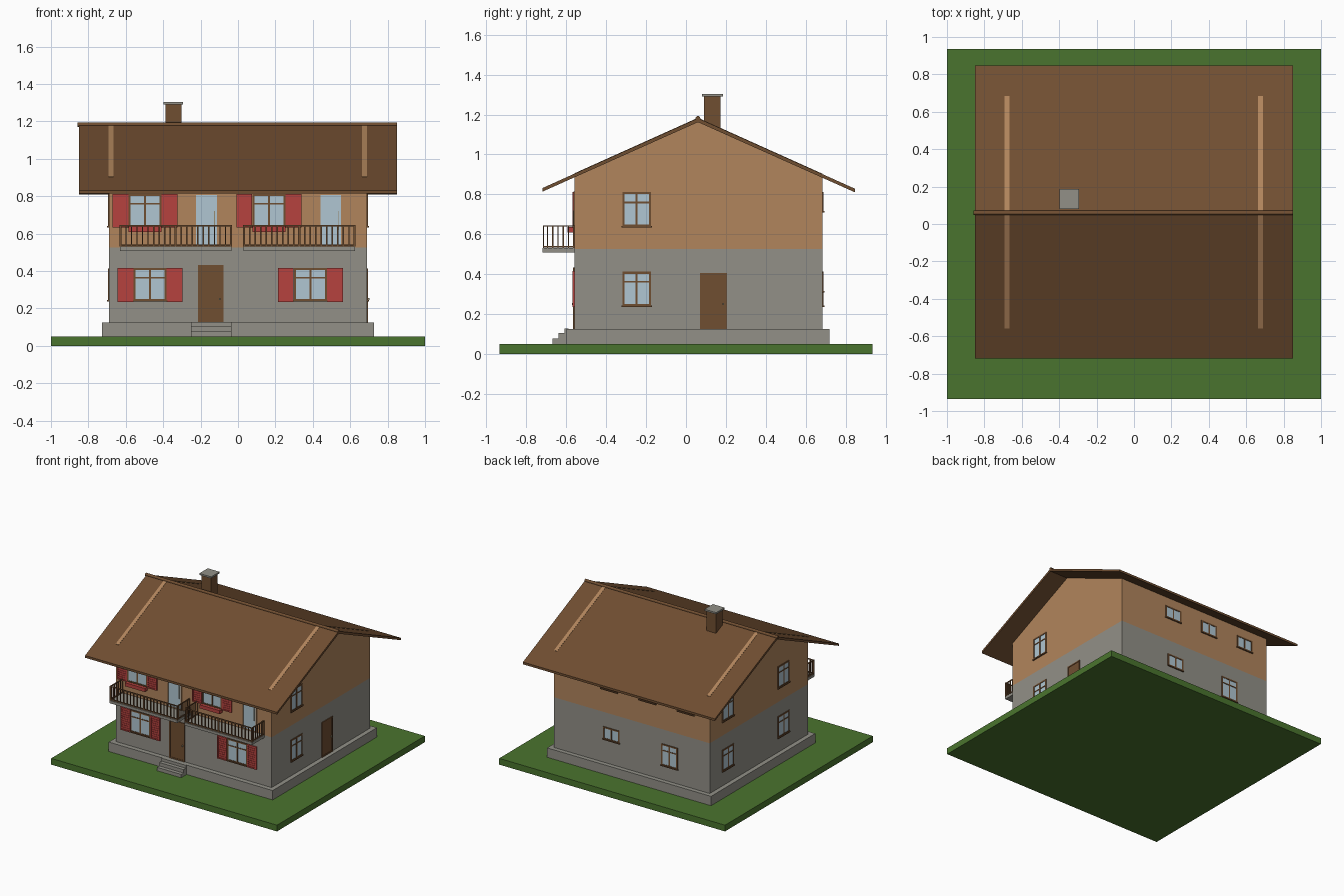
import bpy, bmesh, math
from mathutils import Vector

if "Cube" in bpy.data.objects:
    bpy.data.objects.remove(bpy.data.objects["Cube"])


def material(name, r, g, b):
    lin = [(c / 255 / 12.92) if c < 11 else ((c / 255 + 0.055) / 1.055) ** 2.4 for c in (r, g, b)]
    m = bpy.data.materials.new(name)
    m.diffuse_color = (*lin, 1)
    m.use_nodes = True
    m.node_tree.nodes["Principled BSDF"].inputs["Base Color"].default_value = m.diffuse_color
    return m


GRASS = material("grass green", 74, 116, 46)
STONE = material("stone grey", 146, 144, 135)
WOOD = material("light wood", 177, 133, 92)
BROWN = material("dark brown", 112, 78, 49)
RED = material("shutter red", 182, 66, 62)
GLASS = material("window glass", 176, 198, 210)
BRASS = material("handle metal", 150, 140, 115)


def finish(name, bm, mat):
    bmesh.ops.recalc_face_normals(bm, faces=bm.faces)
    me = bpy.data.meshes.new(name)
    bm.to_mesh(me)
    bm.free()
    me.materials.append(mat)
    ob = bpy.data.objects.new(name, me)
    bpy.context.collection.objects.link(ob)
    return ob


def boxes(name, mat, items):
    """One object out of boxes given as (x0, x1, y0, y1, z0, z1)."""
    bm = bmesh.new()
    for x0, x1, y0, y1, z0, z1 in items:
        c = Vector(((x0 + x1) / 2, (y0 + y1) / 2, (z0 + z1) / 2))
        s = (abs(x1 - x0), abs(y1 - y0), abs(z1 - z0))
        for v in bmesh.ops.create_cube(bm, size=1)["verts"]:
            v.co = Vector(a * b for a, b in zip(v.co, s)) + c
    return finish(name, bm, mat)


def prism(name, mat, profile, spans):
    """Extrude a (y, z) profile along x over each span."""
    bm = bmesh.new()
    for x0, x1 in spans:
        f = bm.faces.new([bm.verts.new((x0, y, z)) for y, z in profile])
        ext = bmesh.ops.extrude_face_region(bm, geom=[f])["geom"]
        for v in ext:
            if isinstance(v, bmesh.types.BMVert):
                v.co.x = x1
    return finish(name, bm, mat)


# main dimensions
WX, YF, YB = 0.69, -0.56, 0.685
RIDGE, TOP, SLOPE = 0.06, 1.182, 0.4495


def roof_z(y):
    return TOP - SLOPE * abs(y - RIDGE)


def on_wall(side, u0, u1, z0, z1, d0, d1):
    """Box on a wall: u runs along the wall, d is the distance outwards."""
    return {
        "front": (u0, u1, YF - d1, YF - d0, z0, z1),
        "back": (u0, u1, YB + d0, YB + d1, z0, z1),
        "right": (WX + d0, WX + d1, u0, u1, z0, z1),
        "left": (-WX - d1, -WX - d0, u0, u1, z0, z1),
    }[side]


def framed(side, u, w, z0, z1, t, d, bars=()):
    """Outer frame strips plus optional inner bars (u0, u1, z0, z1)."""
    a, b = u - w / 2, u + w / 2
    strips = [(a, a + t, z0, z1), (b - t, b, z0, z1), (a + t, b - t, z0, z0 + t), (a + t, b - t, z1 - t, z1)]
    return [on_wall(side, *s, -0.002, d) for s in strips + list(bars)]


def window(name, side, u, w, z0, z1, transom=True):
    h, t = z1 - z0, 0.011
    bars = [(u - 0.005, u + 0.005, z0 + t, z1 - t)]
    if transom:
        zt = z0 + 0.7 * h
        bars.append((u - w / 2 + t, u + w / 2 - t, zt - 0.004, zt + 0.004))
    boxes(name + "_glass", GLASS, [on_wall(side, u - w / 2 + 0.004, u + w / 2 - 0.004, z0, z1 - 0.004, -0.002, 0.002)])
    sill = on_wall(side, u - w / 2 - 0.004, u + w / 2 + 0.004, z0 - 0.004, z0 + 0.004, -0.002, 0.01)
    boxes(name + "_frame", BROWN, framed(side, u, w, z0, z1, t, 0.005, bars) + [sill])


def shutters(name, u, w, z0, z1):
    items = []
    for s in (-1, 1):
        c = u + s * (w / 2 + 0.043)
        items += framed("front", c, 0.085, z0, z1, 0.01, 0.009)
        items.append(on_wall("front", c - 0.04, c + 0.04, z0 + 0.004, z1 - 0.004, -0.002, 0.004))
        for i in range(9):  # louvre slats
            z = z0 + 0.014 + i * (z1 - z0 - 0.028) / 9
            items.append(on_wall("front", c - 0.034, c + 0.034, z + 0.003, z + 0.012, 0.002, 0.007))
    boxes(name, RED, items)


def door(name, side, u, w, z0, z1):
    boxes(name + "_leaf", BROWN, [on_wall(side, u - w / 2 + 0.004, u + w / 2 - 0.004, z0, z1 - 0.004, -0.002, 0.003)])
    boxes(name + "_frame", BROWN, framed(side, u, w, z0, z1, 0.01, 0.006))
    k = u + w * 0.36
    boxes(name + "_handle", BRASS, [on_wall(side, k - 0.004, k + 0.004, z0 + 0.12, z0 + 0.13, 0.002, 0.012)])


# lawn, plinth, walls
boxes("lawn", GRASS, [(-1, 1, -0.935, 0.935, 0, 0.05)])
boxes("plinth", STONE, [(-0.726, 0.726, -0.598, 0.72, 0.05, 0.125)])
boxes("ground_floor_walls", STONE, [(-WX, WX, YF, YB, 0.12, 0.527)])
gap = 0.012
prism("upper_floor_walls", WOOD,
      [(YF, 0.527), (YB, 0.527), (YB, roof_z(YB) - gap), (RIDGE, TOP - gap), (YF, roof_z(YF) - gap)], [(-WX, WX)])

# roof slab, gable wall tops showing through it, ridge pole
E0, E1 = -0.72, 0.848
prism("roof", BROWN,
      [(E0, roof_z(E0)), (RIDGE, TOP), (E1, roof_z(E1)),
       (E1, roof_z(E1) - 0.018), (RIDGE, TOP - 0.02), (E0, roof_z(E0) - 0.018)], [(-0.85, 0.85)])
prism("gable_wall_tops", WOOD,
      [(YF, roof_z(YF) + 0.002), (RIDGE, TOP + 0.002), (YB, roof_z(YB) + 0.002),
       (YB, roof_z(YB) - 0.015), (RIDGE, TOP - 0.015), (YF, roof_z(YF) - 0.015)],
      [(-0.692, -0.665), (0.662, 0.69)])
prism("ridge_pole", BROWN,
      [(RIDGE + 0.012 * math.cos(i * math.pi / 6), 1.181 + 0.012 * math.sin(i * math.pi / 6)) for i in range(12)],
      [(-0.858, 0.85)])

# chimney
boxes("chimney", BROWN, [(-0.388, -0.302, 0.09, 0.174, 1.05, 1.291)])
boxes("chimney_cap", STONE, [(-0.398, -0.294, 0.08, 0.186, 1.291, 1.304)])

# front windows with shutters
for i, u in enumerate((-0.47, 0.387)):
    window(f"front_lower_window_{i}", "front", u, 0.177, 0.24, 0.417)
    shutters(f"front_lower_shutters_{i}", u, 0.177, 0.235, 0.417)
for i, u in enumerate((-0.497, 0.165)):
    window(f"front_upper_window_{i}", "front", u, 0.177, 0.635, 0.812)
    shutters(f"front_upper_shutters_{i}", u, 0.177, 0.632, 0.812)
    boxes(f"flower_box_{i}", RED, [on_wall("front", u - 0.088, u + 0.088, 0.609, 0.637, 0, 0.035)])

# side windows: the left wall has four, the right wall two
for side, us in (("left", (-0.247, 0.455)), ("right", (-0.247,))):
    for i, u in enumerate(us):
        window(f"{side}_lower_window_{i}", side, u, 0.145, 0.24, 0.413)
        window(f"{side}_upper_window_{i}", side, u, 0.145, 0.637, 0.812)

# back windows
window("back_lower_window", "back", -0.335, 0.145, 0.24, 0.413)
window("back_lower_small_window", "back", 0.18, 0.145, 0.312, 0.412, False)
for i, u in enumerate((0.2, -0.14, -0.48)):
    window(f"back_upper_window_{i}", "back", u, 0.145, 0.712, 0.812, False)

# doors
door("front_door", "front", -0.146, 0.138, 0.125, 0.433)
door("side_door", "right", 0.138, 0.135, 0.125, 0.405)

# entrance steps
boxes("entrance_steps", STONE, [(-0.25, -0.036, y, -0.59, 0.05, z)
                                for y, z in ((-0.668, 0.077), (-0.638, 0.104), (-0.608, 0.127))])

# balconies with glazed doors and railings
BZ, RZ, BY = 0.53, 0.645, -0.718
for i, (x0, x1, du) in enumerate(((-0.632, -0.034, -0.168), (0.029, 0.626, 0.496))):
    boxes(f"balcony_door_glass_{i}", GLASS, [on_wall("front", du - 0.058, du + 0.058, BZ, 0.812, -0.002, 0.002)])
    boxes(f"balcony_door_frame_{i}", WOOD, framed("front", du, 0.127, BZ, 0.815, 0.008, 0.005))
    boxes(f"balcony_door_handle_{i}", BRASS, [on_wall("front", du + 0.04, du + 0.044, 0.62, 0.72, 0, 0.007)])
    boxes(f"balcony_slab_{i}", STONE, [(x0, x1, BY - 0.002, YF, 0.508, BZ)])
    t = 0.007
    rail = []
    for z in (BZ + 0.004, RZ - t):
        rail.append((x0, x1, BY, BY + t, z, z + t))
        rail += [(x, x + t, BY + t, YF, z, z + t) for x in (x0, x1 - t)]
    n = 20
    for k in range(n + 1):
        x = x0 + (x1 - x0 - t) * k / n
        e = 0.002 if k % 10 == 0 else 0
        rail.append((x - e, x + t + e, BY, BY + t, BZ, RZ))
    for k in range(1, 7):
        y = BY + (YF - BY) * k / 6 - 0.003
        rail += [(x, x + t, y - 0.003, y + 0.003, BZ, RZ) for x in (x0, x1 - t)]
    boxes(f"balcony_railing_{i}", BROWN, rail)
